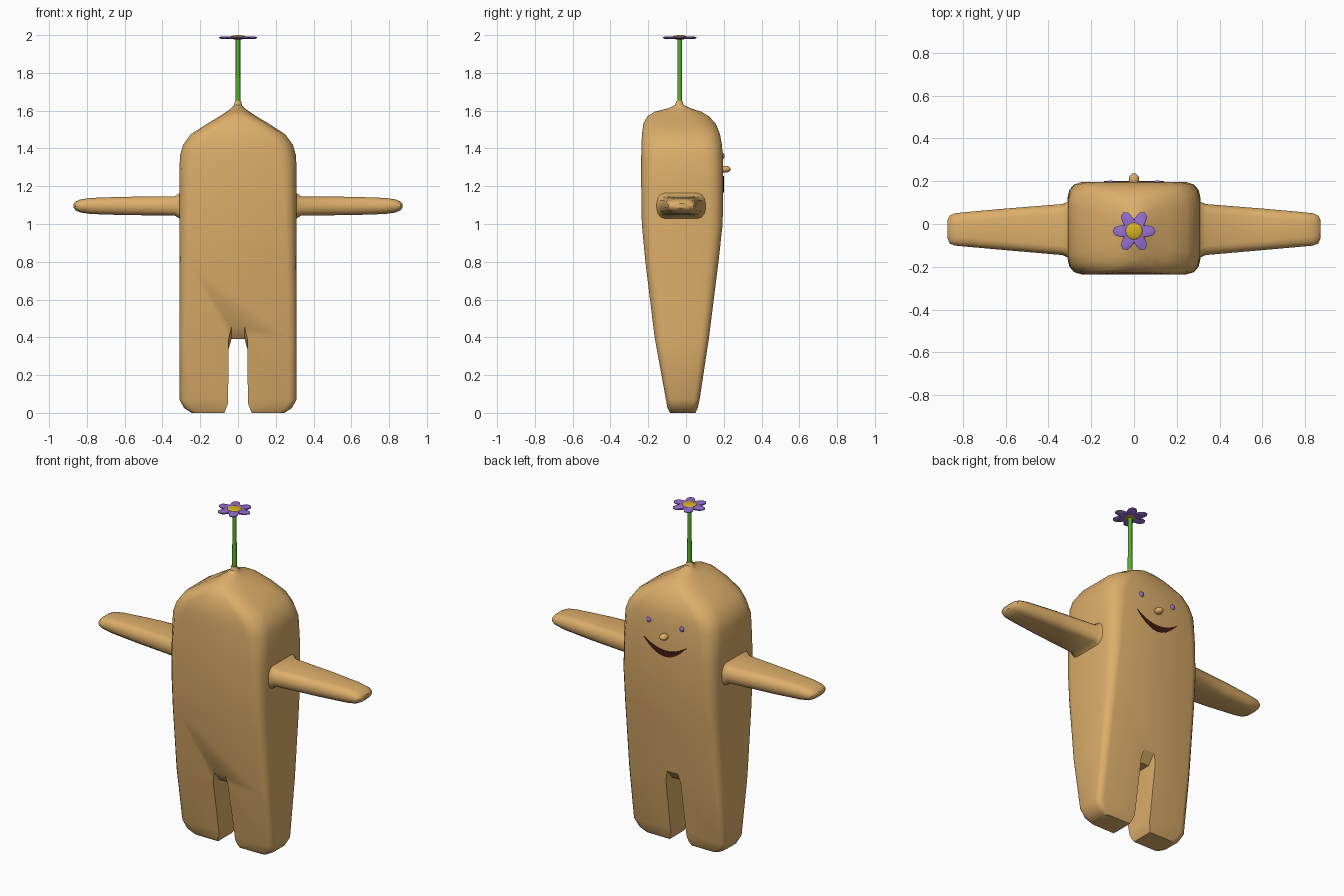
import bpy, bmesh, math
from mathutils import Vector

if "Cube" in bpy.data.objects:
    bpy.data.objects.remove(bpy.data.objects["Cube"])


def material(name, rgb):
    m = bpy.data.materials.new(name)
    m.diffuse_color = (*rgb, 1)
    m.use_nodes = True
    m.node_tree.nodes["Principled BSDF"].inputs["Base Color"].default_value = m.diffuse_color
    return m


TAN = material("tan skin", (0.72, 0.425, 0.145))
MAROON = material("dark mouth", (0.06, 0.012, 0.008))
PURPLE = material("purple petal", (0.30, 0.15, 0.62))
YELLOW = material("yellow centre", (0.66, 0.44, 0.02))
GREEN = material("green stem", (0.09, 0.45, 0.022))


def finish(name, bm, mat, angle=35):
    bmesh.ops.recalc_face_normals(bm, faces=bm.faces)
    me = bpy.data.meshes.new(name)
    bm.to_mesh(me)
    bm.free()
    me.materials.append(mat)
    ob = bpy.data.objects.new(name, me)
    bpy.context.collection.objects.link(ob)
    smooth(ob, angle)
    return ob


def smooth(ob, angle):
    bpy.ops.object.select_all(action='DESELECT')
    bpy.context.view_layer.objects.active = ob
    ob.select_set(True)
    bpy.ops.object.shade_smooth_by_angle(angle=math.radians(angle))


def loft(name, rings, mat, angle=35):
    """Skin closed rings of equal length and cap both ends."""
    bm = bmesh.new()
    vs = [[bm.verts.new(p) for p in r] for r in rings]
    n = len(vs[0])
    for a, b in zip(vs, vs[1:]):
        for i in range(n):
            j = (i + 1) % n
            bm.faces.new((a[i], a[j], b[j], b[i]))
    bm.faces.new(vs[0])
    bm.faces.new(vs[-1])
    return finish(name, bm, mat, angle)


def rounded(u0, u1, v0, v1, ru, rv, steps=4):
    """Rectangle outline with elliptical corners."""
    pts = []
    corners = ((u1 - ru, v1 - rv), (u0 + ru, v1 - rv), (u0 + ru, v0 + rv), (u1 - ru, v0 + rv))
    for q, (cu, cv) in enumerate(corners):
        for s in range(steps):
            t = math.pi / 2 * (q + s / (steps - 1))
            pts.append((cu + ru * math.cos(t), cv + rv * math.sin(t)))
    return pts


# Body: half width, back and front depth, corner radii at each height
sections = [
    (0.000, 0.245, -0.085, 0.050, 0.03, 0.03),
    (0.025, 0.285, -0.098, 0.062, 0.04, 0.03),
    (0.070, 0.310, -0.106, 0.072, 0.04, 0.03),
    (0.400, 0.310, -0.166, 0.122, 0.04, 0.04),
    (0.800, 0.310, -0.215, 0.172, 0.05, 0.06),
    (1.000, 0.310, -0.234, 0.194, 0.06, 0.07),
    (1.200, 0.310, -0.237, 0.197, 0.07, 0.08),
    (1.360, 0.308, -0.237, 0.195, 0.09, 0.09),
    (1.420, 0.290, -0.236, 0.190, 0.10, 0.10),
    (1.475, 0.250, -0.233, 0.180, 0.10, 0.10),
    (1.530, 0.165, -0.226, 0.158, 0.09, 0.11),
    (1.570, 0.098, -0.205, 0.122, 0.07, 0.11),
    (1.595, 0.060, -0.165, 0.080, 0.05, 0.10),
    (1.612, 0.036, -0.095, 0.025, 0.03, 0.05),
    (1.630, 0.021, -0.058, -0.012, 0.02, 0.022),
    (1.650, 0.016, -0.051, -0.019, 0.015, 0.015),
]
body = loft("body", [[(x, y, z) for x, y in rounded(-h, h, y0, y1, rx, ry)]
                     for z, h, y0, y1, rx, ry in sections], TAN)

# Gap between the legs, its roof rising toward both faces
gap = []
for y, top in ((-0.30, 0.61), (-0.12, 0.39), (0.08, 0.39), (0.26, 0.61)):
    side = [(0.085, -0.05), (0.072, 0.0), (0.053, 0.05), (0.049, top - 0.05), (0.035, top)]
    gap.append([(x, y, z) for x, z in side] + [(-x, y, z) for x, z in reversed(side)])
cutter = loft("leg_gap_cutter", gap, TAN)
cutter.hide_render = True
mod = body.modifiers.new("leg gap", 'BOOLEAN')
mod.operation = 'DIFFERENCE'
mod.solver = 'EXACT'
mod.object = cutter
bpy.context.view_layer.objects.active = body
bpy.ops.object.modifier_apply(modifier=mod.name)
bpy.data.objects.remove(cutter)
smooth(body, 35)

# Arms: distance out, depth range, height range
arm = [
    (0.285, -0.165, 0.115, 1.015, 1.180),
    (0.312, -0.155, 0.103, 1.030, 1.162),
    (0.335, -0.145, 0.093, 1.045, 1.146),
    (0.600, -0.122, 0.072, 1.047, 1.144),
    (0.780, -0.106, 0.056, 1.053, 1.138),
    (0.835, -0.101, 0.050, 1.061, 1.130),
    (0.860, -0.092, 0.040, 1.073, 1.119),
    (0.870, -0.070, 0.020, 1.085, 1.108),
]
for s, name in ((1, "right_arm"), (-1, "left_arm")):
    loft(name, [[(s * x, y, z) for y, z in rounded(y0, y1, z0, z1, 0.042, (z1 - z0) * 0.42)]
                for x, y0, y1, z0, z1 in arm], TAN)


def ball(name, loc, radii, mat):
    bm = bmesh.new()
    bmesh.ops.create_uvsphere(bm, u_segments=16, v_segments=10, radius=1)
    for v in bm.verts:
        v.co = Vector(loc) + Vector(a * b for a, b in zip(v.co, radii))
    return finish(name, bm, mat, 60)


# Face on the +y side
ball("nose", (0, 0.208, 1.29), (0.024, 0.029, 0.018), TAN)
for s, name in ((1, "right_eye"), (-1, "left_eye")):
    ball(name, (s * 0.11, 0.196, 1.36), (0.015, 0.008, 0.015), PURPLE)

# Smiling mouth: thin crescent plate
xs = [0.14 * (i / 8 - 1) for i in range(17)]
outline = [(x, 1.168 + 0.084 * (x / 0.14) ** 2) for x in xs]
outline += [(x, 1.200 + 0.050 * (x / 0.14) ** 2 + 0.004) for x in reversed(xs)]
loft("mouth", [[(x, y, z) for x, z in outline] for y in (0.193, 0.2)], MAROON)

# Flower on a stem
CY = -0.033


def circle(r, z, n=10):
    return [(r * math.cos(math.tau * i / n), CY + r * math.sin(math.tau * i / n), z)
            for i in range(n)]


loft("stem", [circle(0.014, 1.62), circle(0.012, 1.80), circle(0.012, 1.985)], GREEN, 50)


def petals(scale, z):
    # Six rounded petals with notches between them
    pts = []
    for k in range(6):
        for deg, r in ((-30, 0.056), (-17, 0.080), (-12, 0.092), (0, 0.100), (12, 0.092), (17, 0.080)):
            t = math.radians(60 * k + deg)
            pts.append((scale * r * math.cos(t), CY + scale * r * math.sin(t), z))
    return pts


loft("petals", [petals(0.88, 1.979), petals(1, 1.984), petals(1, 1.989), petals(0.9, 1.992)], PURPLE)
ball("flower_centre", (0, CY, 1.988), (0.042, 0.042, 0.012), YELLOW)
